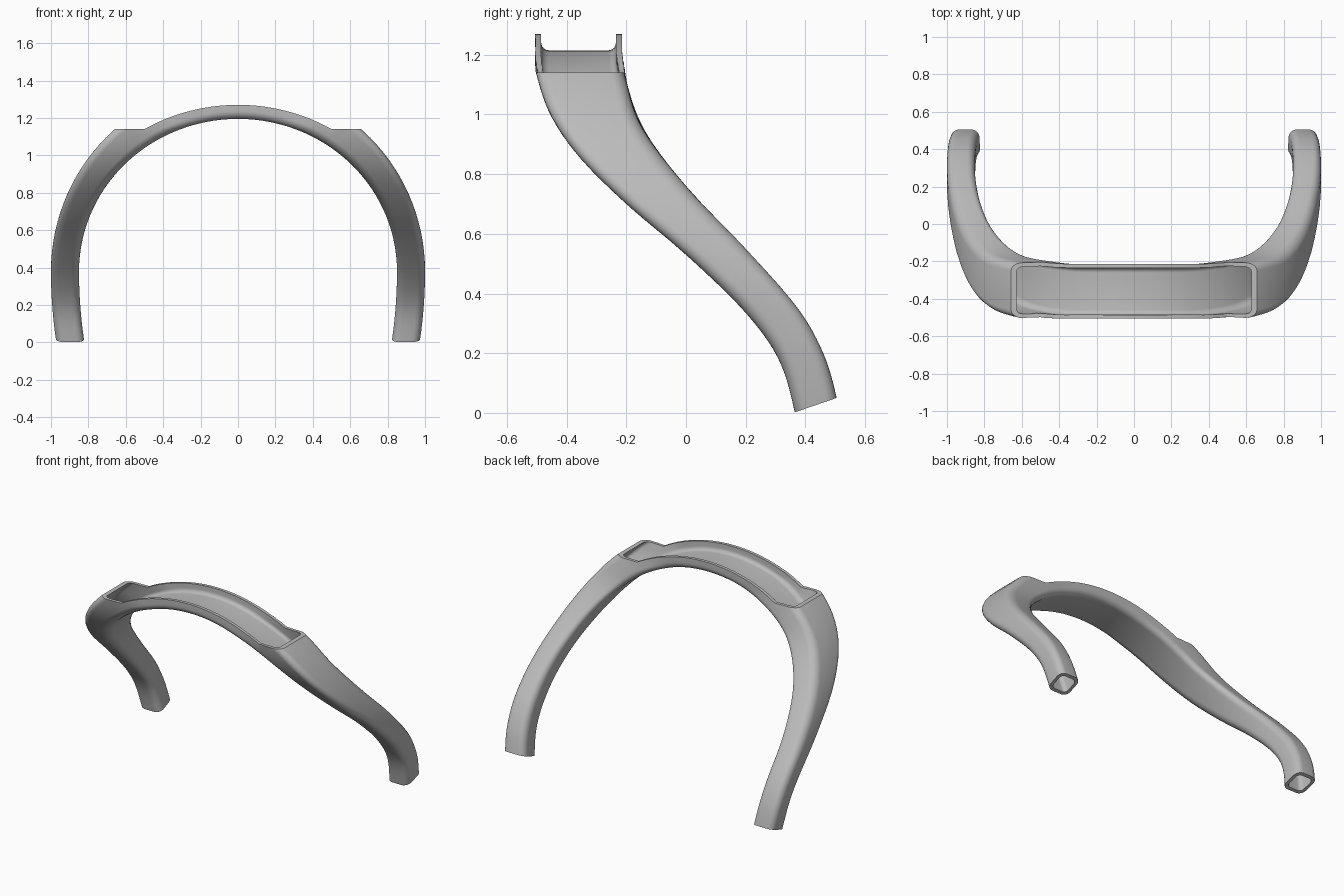
import bpy, bmesh, math

cube = bpy.data.objects.get("Cube")
if cube:
    bpy.data.objects.remove(cube, do_unlink=True)

grey = bpy.data.materials.new("plain grey")
grey.use_nodes = True
colour = (0.5, 0.5, 0.5, 1)
grey.diffuse_color = colour
grey.node_tree.nodes["Principled BSDF"].inputs["Base Color"].default_value = colour

WALL = 0.02
HIP = 0.38      # height where the arch is widest
# Side curves as (z, y)
FRONT = [(-.1, .375), (0, .365), (.18, .31), (.335, .2), (.53, 0), (.7, -.2),
         (.86, -.36), (1, -.455), (1.14, -.503), (1.18, -.505), (1.5, -.505)]
BACK = [(-.1, .53), (.05, .505), (.2, .46), (.35, .375), (.55, .2), (.76, 0),
        (.965, -.152), (1.14, -.207), (1.18, -.214), (1.5, -.215)]


def curve(points, z):
    """Smooth height-to-depth curve through the given points."""
    z = min(max(z, points[0][0]), points[-1][0])
    last = len(points) - 1
    i = max(k for k in range(last) if points[k][0] <= z)

    def slope(k):
        a, b = points[max(k - 1, 0)], points[min(k + 1, last)]
        return (b[1] - a[1]) / (b[0] - a[0])
    (z0, y0), (z1, y1) = points[i], points[i + 1]
    h = z1 - z0
    t = (z - z0) / h
    return ((1 + 2 * t) * (1 - t) ** 2 * y0 + t * (1 - t) ** 2 * h * slope(i)
            + t * t * (3 - 2 * t) * y1 - t * t * (1 - t) * h * slope(i + 1))


def arch(a, b, s):
    """Half arch in x, z: s from 0 (crown) to 1 (hip) to 2 (below the foot)."""
    if s <= 1:
        ang = math.pi / 2 * (1 - s)
        return a * math.cos(ang), HIP + b * math.sin(ang)
    drop = (s - 1) * (HIP + 0.1)
    return a - 0.2 * drop ** 2, HIP - drop


def section(s, side, inset, radius, seg=6):
    """Rounded four-sided ring of points across the tube."""
    (xi, zi), (xo, zo) = arch(.85, .815, s), arch(1, 1.01, s)
    thick = math.hypot(xo - xi, zo - zi)
    ring = []
    for corner, (su, sv) in enumerate([(1, 1), (-1, 1), (-1, -1), (1, -1)]):
        for k in range(seg + 1):
            ang = math.pi / 2 * (corner + k / seg)
            # Distance through the wall thickness
            d = thick / 2 + sv * (thick / 2 - inset - radius) + radius * math.sin(ang)
            v = d / thick
            x, z = xi + (xo - xi) * v, zi + (zo - zi) * v
            yf, yb = curve(FRONT, z), curve(BACK, z)
            lean = (curve(FRONT, z + .02) - curve(FRONT, z - .02)) / .04
            f = math.hypot(1, lean)
            half = (yb - yf) / 2
            y = (yf + yb) / 2 + su * (half - (inset + radius) * f) + radius * f * math.cos(ang)
            ring.append((side * x, y, z))
    return ring


def make_object(name, bm):
    bmesh.ops.recalc_face_normals(bm, faces=bm.faces)
    mesh = bpy.data.meshes.new(name)
    bm.to_mesh(mesh)
    bm.free()
    mesh.materials.append(grey)
    obj = bpy.data.objects.new(name, mesh)
    bpy.context.collection.objects.link(obj)
    return obj


# Hollow band: an outer and an inner skin joined at both feet
STEPS = 60
stations = [(2 * i / STEPS, -1) for i in range(STEPS, 0, -1)]
stations += [(2 * i / STEPS, 1) for i in range(STEPS + 1)]
bm = bmesh.new()
skins = []
for inset, radius in ((0, .042), (WALL, .026)):
    rings = [[bm.verts.new(p) for p in section(s, side, inset, radius)]
             for s, side in stations]
    skins.append(rings)
    for a, b in zip(rings, rings[1:]):
        for j in range(len(a)):
            k = (j + 1) % len(a)
            face = (a[j], a[k], b[k], b[j])
            bm.faces.new(face if inset == 0 else face[::-1])
for end in (0, -1):
    a, b = skins[0][end], skins[1][end]
    for j in range(len(a)):
        k = (j + 1) % len(a)
        bm.faces.new((a[j], a[k], b[k], b[j]))
band = make_object("arched_band", bm)


def cut(name, profile, place, half):
    """Remove a prism with the given outline from the band."""
    bm = bmesh.new()
    lo = [bm.verts.new(place(p, q, -half)) for p, q in profile]
    hi = [bm.verts.new(place(p, q, half)) for p, q in profile]
    bm.faces.new(lo)
    bm.faces.new(hi)
    for j in range(len(lo)):
        k = (j + 1) % len(lo)
        bm.faces.new((lo[j], lo[k], hi[k], hi[j]))
    cutter = make_object(name, bm)
    cutter.hide_render = True
    mod = band.modifiers.new(name, 'BOOLEAN')
    mod.operation = 'DIFFERENCE'
    mod.solver = 'EXACT'
    mod.object = cutter
    bpy.ops.object.modifier_apply(modifier=mod.name)
    bpy.data.objects.remove(cutter, do_unlink=True)


bpy.ops.object.select_all(action='DESELECT')
band.select_set(True)
bpy.context.view_layer.objects.active = band

# Open tray on the crown: flat shoulders and a bowed rim
R = 1.03
rim = [(x / 40, 1.27 - R + math.sqrt(R * R - (x / 40) ** 2)) for x in range(-20, 21)]
tray = [(-1.3, 1.141)] + rim + [(1.3, 1.141), (1.3, 1.7), (-1.3, 1.7)]
cut("tray_cutter", tray, lambda p, q, d: (p, d, q), 1)

# Slanted feet
foot = [(0, -.124), (1, .221), (1, -.6), (0, -.6)]
cut("foot_cutter", foot, lambda p, q, d: (d, p, q), 1.5)

bpy.ops.object.shade_smooth_by_angle(angle=math.radians(32))
